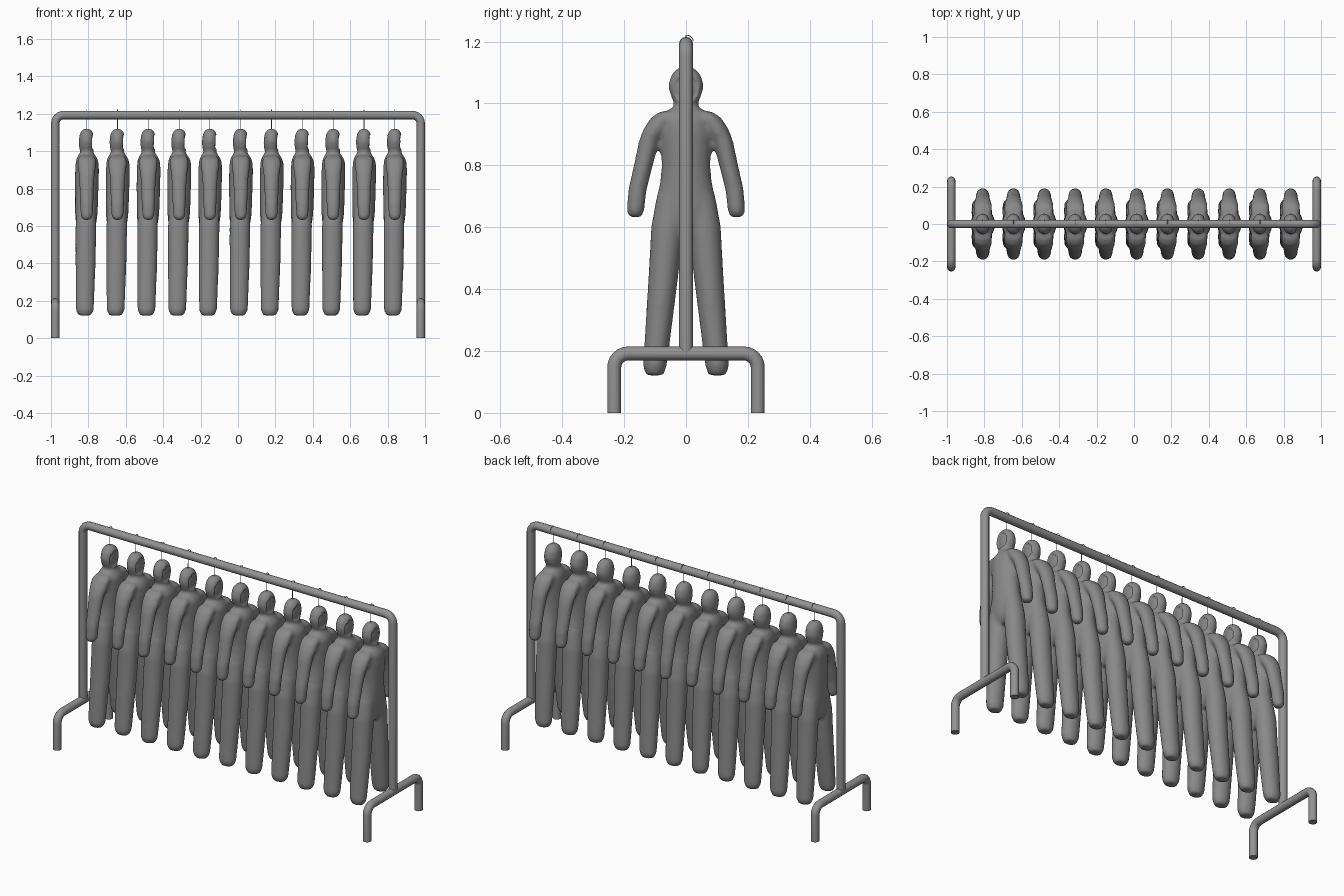
import bpy, bmesh
from math import sin, cos, pi
from mathutils import Vector

if "Cube" in bpy.data.objects:
    bpy.data.objects.remove(bpy.data.objects["Cube"])


def material(name, g):
    m = bpy.data.materials.new(name)
    m.diffuse_color = (g, g, g, 1)
    m.use_nodes = True
    m.node_tree.nodes["Principled BSDF"].inputs["Base Color"].default_value = m.diffuse_color
    return m


STEEL = material("dark_steel", 0.29)
CLOTH = material("dark_cloth", 0.25)


def baked(name, obj, mat):
    """Replace a curve / modifier object with a plain smooth mesh object."""
    dg = bpy.context.evaluated_depsgraph_get()
    dg.update()
    me = bpy.data.meshes.new_from_object(obj.evaluated_get(dg))
    bpy.data.objects.remove(obj)
    me.name = name
    me.materials.clear()
    me.materials.append(mat)
    out = bpy.data.objects.new(name, me)
    bpy.context.collection.objects.link(out)
    for p in me.polygons:
        p.use_smooth = len(p.vertices) <= 4
        p.material_index = 0
    return out


def rounded(points, r, n=6):
    """Polyline with its inner corners replaced by arcs."""
    pts = [Vector(p) for p in points]
    out = [pts[0]]
    for a, b, c in zip(pts, pts[1:], pts[2:]):
        u, v = (a - b).normalized() * r, (c - b).normalized() * r
        for i in range(n + 1):
            t = i / n * pi / 2
            out.append(b + u * (1 - sin(t)) + v * (1 - cos(t)))
    return out + [pts[-1]]


def tube(name, pts, r, res=4):
    cu = bpy.data.curves.new(name, 'CURVE')
    cu.dimensions = '3D'
    cu.bevel_depth, cu.bevel_resolution = r, res
    cu.use_fill_caps = True
    sp = cu.splines.new('POLY')
    sp.points.add(len(pts) - 1)
    for p, co in zip(sp.points, pts):
        p.co = (*co, 1)
    ob = bpy.data.objects.new(name + "_curve", cu)
    bpy.context.collection.objects.link(ob)
    return baked(name, ob, STEEL)


def loft(bm, rings, side=1, n=20):
    """Closed skin through horizontal ellipses (z, x, y, rx, ry)."""
    loops = []
    for z, x, y, rx, ry in rings:
        loops.append([bm.verts.new((x + rx * cos(2 * pi * i / n),
                                    side * y + ry * sin(2 * pi * i / n), z))
                      for i in range(n)])
    for a, b in zip(loops, loops[1:]):
        for i in range(n):
            j = (i + 1) % n
            bm.faces.new((a[i], b[i], b[j], a[j]))
    bm.faces.new(loops[0])
    bm.faces.new(loops[-1][::-1])


# Rack: overhead rail with uprights, and two feet
X, R = 0.977, 0.0225
tube("rail_frame", rounded([(-X, 0, 0.192), (-X, 0, 1.193), (X, 0, 1.193), (X, 0, 0.192)], 0.045), R)
for s, label in ((-1, "left"), (1, "right")):
    tube("foot_" + label, rounded([(s * X, -0.232, 0), (s * X, -0.232, 0.192),
                                   (s * X, 0.232, 0.192), (s * X, 0.232, 0)], 0.045), R)

# Hanging suit: head, torso, arms and legs as lofts, fused by a remesh
HEAD = [(1.119, 0, 0, .016, .018), (1.108, 0, 0, .029, .035), (1.09, 0, 0, .038, .05),
        (1.055, 0, 0, .043, .058), (1.025, 0, 0, .042, .05), (1.0, 0, 0, .036, .038),
        (.985, 0, 0, .034, .035), (.95, 0, 0, .034, .035)]
TORSO = [(.99, 0, 0, .036, .037), (.975, 0, 0, .048, .064), (.95, .002, 0, .06, .088),
         (.9, .002, 0, .064, .084), (.8, 0, 0, .063, .079), (.75, 0, 0, .062, .083),
         (.66, -.002, 0, .06, .103), (.61, -.003, 0, .054, .085), (.57, -.004, 0, .035, .05)]
ARM = [(.974, 0, .058, .038, .025), (.955, 0, .073, .05, .04), (.92, 0, .096, .05, .04),
       (.88, 0, .119, .044, .033), (.8, 0, .138, .038, .031), (.72, 0, .157, .036, .03),
       (.655, 0, .163, .033, .028), (.632, 0, .164, .02, .023)]
LEG = [(.7, -.001, .045, .05, .05), (.6, -.004, .06, .056, .053), (.5, -.005, .068, .055, .05),
       (.4, -.006, .077, .054, .047), (.22, -.009, .094, .05, .041),
       (.15, -.01, .101, .048, .038), (.121, -.01, .101, .034, .028)]

bm = bmesh.new()
loft(bm, HEAD)
loft(bm, TORSO)
for s in (-1, 1):
    loft(bm, ARM, s)
    loft(bm, LEG, s)
bmesh.ops.recalc_face_normals(bm, faces=bm.faces)
me = bpy.data.meshes.new("suit_base")
bm.to_mesh(me)
bm.free()
base = bpy.data.objects.new("suit_base", me)
bpy.context.collection.objects.link(base)
rm = base.modifiers.new("fuse", 'REMESH')
rm.mode, rm.voxel_size = 'VOXEL', 0.009
sm = base.modifiers.new("soften", 'SMOOTH')
sm.factor, sm.iterations = 0.5, 6
suit = baked("suit_1", base, CLOTH)

# Sunken face opening of the hood
for v in suit.data.vertices:
    if v.co.x > 0 and (v.co.y / .036) ** 2 + ((v.co.z - 1.05) / .042) ** 2 < 1:
        v.co.x -= 0.012

# Wire hook rising from the head and curling over the rail
wire = [(0, 0, 1.1)]
wire += [(0, .025 * sin(t * pi / 12), 1.196 + .025 * cos(t * pi / 12)) for t in range(6)]
hook = tube("hook_1", wire, 0.0018, 1)

# Row of eleven suits along the rail
for i in range(11):
    for first, name in ((suit, "suit"), (hook, "hook")):
        ob = first
        if i:
            ob = bpy.data.objects.new(f"{name}_{i + 1}", first.data)
            bpy.context.collection.objects.link(ob)
        ob.location.x = -0.809 + 0.1647 * i
